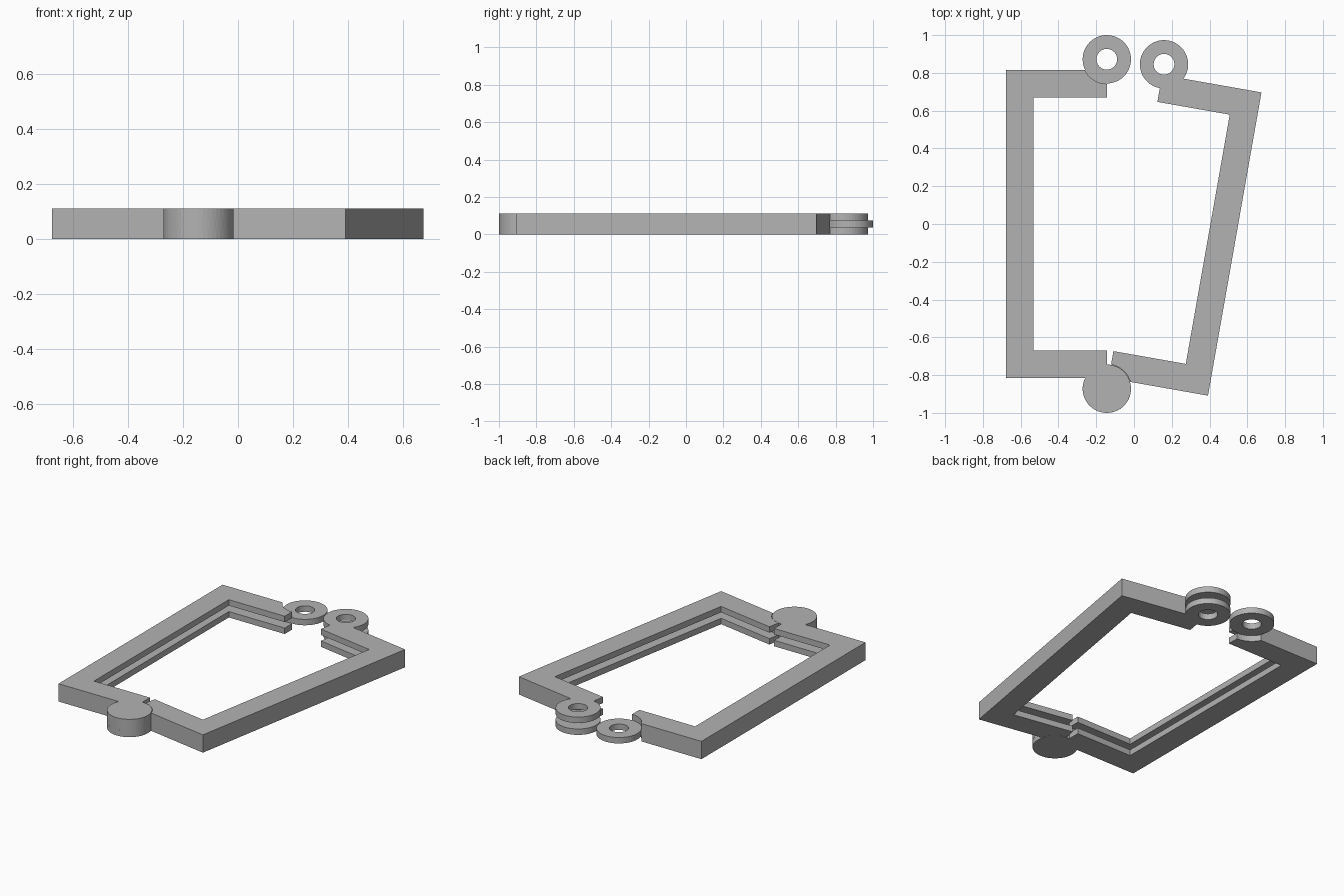
import bpy, bmesh, math
from mathutils import Matrix, Vector

if "Cube" in bpy.data.objects:
    bpy.data.objects.remove(bpy.data.objects["Cube"])

H = 0.112                      # frame height
Z1, Z2 = H / 3, 2 * H / 3      # the three hinge layers
HX, HY = -0.144, 0.872         # hinge axis position (y is +/-)
R, HOLE = 0.128, 0.055
XO, YO, W, GROOVE = -0.678, 0.815, 0.145, 0.073

grey = bpy.data.materials.new("grey")
grey.diffuse_color = (0.45, 0.45, 0.45, 1)
grey.use_nodes = True
grey.node_tree.nodes["Principled BSDF"].inputs["Base Color"].default_value = grey.diffuse_color


def prism(name, pts, z0, z1):
    """Extrude an outline between two heights."""
    bm = bmesh.new()
    face = bm.faces.new([bm.verts.new((x, y, z0)) for x, y in pts])
    ext = bmesh.ops.extrude_face_region(bm, geom=[face])
    verts = [v for v in ext["geom"] if isinstance(v, bmesh.types.BMVert)]
    bmesh.ops.translate(bm, verts=verts, vec=(0, 0, z1 - z0))
    bmesh.ops.recalc_face_normals(bm, faces=bm.faces)
    mesh = bpy.data.meshes.new(name)
    bm.to_mesh(mesh)
    bm.free()
    mesh.materials.append(grey)
    ob = bpy.data.objects.new(name, mesh)
    bpy.context.collection.objects.link(ob)
    return ob


def disc(name, y, r, z0, z1, n=48):
    pts = [(HX + r * math.cos(2 * math.pi * i / n),
            y + r * math.sin(2 * math.pi * i / n)) for i in range(n)]
    return prism(name, pts, z0, z1)


def combine(ob, tool, operation):
    """Apply one boolean and delete the tool."""
    mod = ob.modifiers.new("bool", 'BOOLEAN')
    mod.operation, mod.object, mod.solver = operation, tool, 'EXACT'
    bpy.context.view_layer.objects.active = ob
    bpy.ops.object.modifier_apply(modifier=mod.name)
    bpy.data.objects.remove(tool)


# C-shaped half frame
xi, yi = XO + W, YO - W
half = prism("left_frame_half", [(XO, -YO), (HX, -YO), (HX, -yi), (xi, -yi),
                                 (xi, yi), (HX, yi), (HX, YO), (XO, YO)], 0, H)

# Groove around the inner wall
gx, gy = xi - GROOVE, yi + GROOVE
combine(half, prism("groove", [(gx, -gy), (0.5, -gy), (0.5, gy), (gx, gy)], Z1, Z2), 'DIFFERENCE')

# Clearance for the mating knuckles
for y, z0, z1 in ((HY, -0.05, Z1), (HY, Z2, H + 0.05), (-HY, Z1, Z2)):
    combine(half, disc("clearance", y, R + 0.002, z0, z1), 'DIFFERENCE')

# Hinge knuckles: single tongue at one end, fork at the other
for y, z0, z1 in ((HY, Z1, Z2), (-HY, 0, Z1), (-HY, Z2, H)):
    combine(half, disc("knuckle", y, R, z0, z1), 'UNION')

# Pin holes
for y in (HY, -HY):
    combine(half, disc("hole", y, HOLE, -0.05, H + 0.05, 24), 'DIFFERENCE')

# Second half: same part turned round, swung open 10 degrees about the lower hinge
other = bpy.data.objects.new("right_frame_half", half.data.copy())
bpy.context.collection.objects.link(other)
axis = Vector((HX, 0, 0))
pivot = Vector((HX, -HY, 0))
turn = Matrix.Translation(axis) @ Matrix.Rotation(math.pi, 4, 'Z') @ Matrix.Translation(-axis)
swing = Matrix.Translation(pivot) @ Matrix.Rotation(math.radians(-10), 4, 'Z') @ Matrix.Translation(-pivot)
other.data.transform(swing @ turn)

# Pin in the closed hinge
disc("hinge_pin", -HY, HOLE, 0, H, 24)
